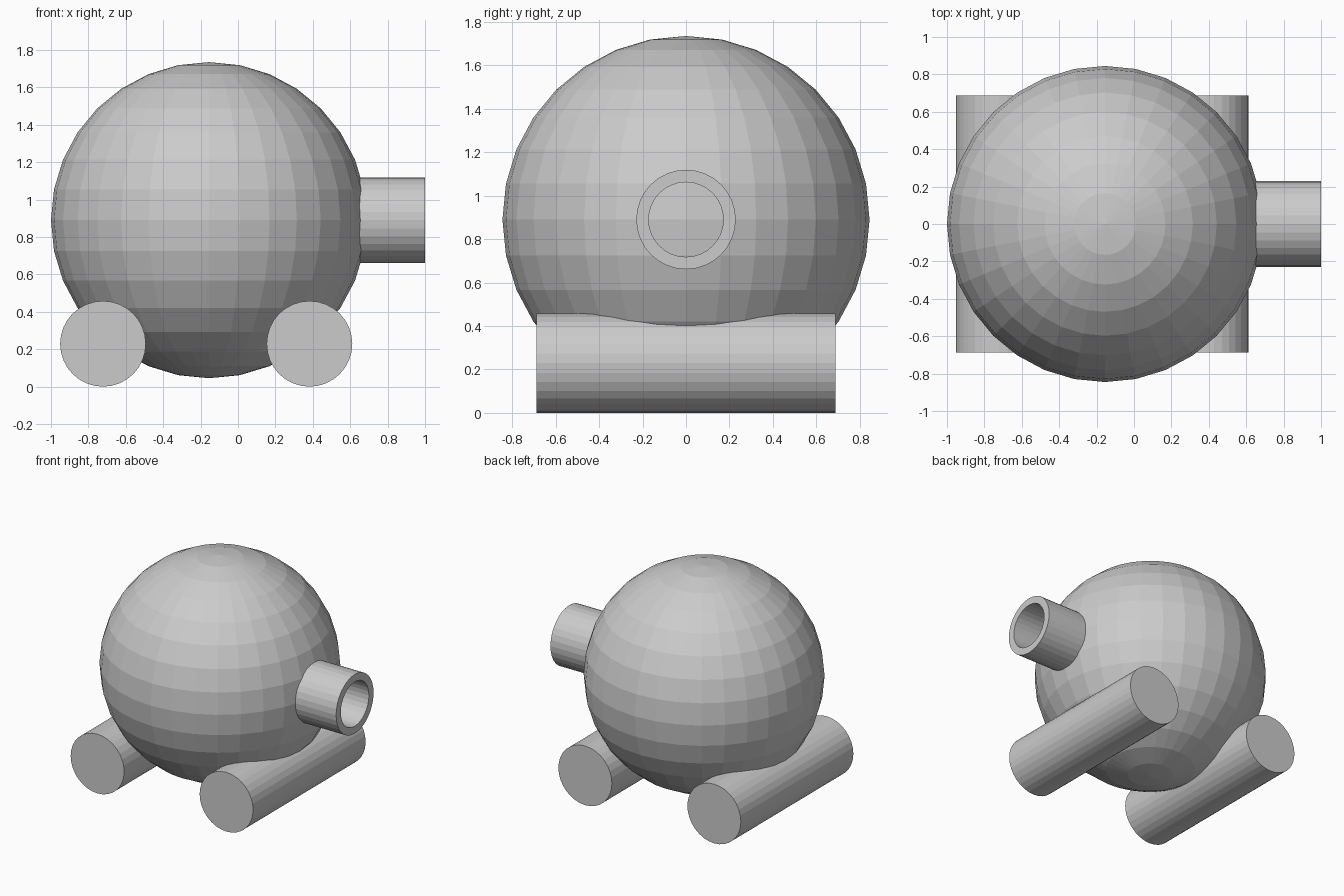
import bpy, bmesh, math

if "Cube" in bpy.data.objects:
    bpy.data.objects.remove(bpy.data.objects["Cube"])

SIDES = 32

# Round body
bpy.ops.mesh.primitive_uv_sphere_add(segments=SIDES, ring_count=16, radius=0.845,
                                     location=(-0.155, 0, 0.89))
bpy.context.object.name = "round_body"

# Two solid rollers lying front to back under the body
for name, x in (("left_roller", -0.722), ("right_roller", 0.382)):
    bpy.ops.mesh.primitive_cylinder_add(vertices=SIDES, radius=0.229, depth=1.375,
                                        location=(x, 0, 0.229),
                                        rotation=(math.pi / 2, 0, 0))
    bpy.context.object.name = name

# Hollow spout along +x: closed rectangular section swept round its axis
bm = bmesh.new()
section = [(0.45, 0.229), (1.0, 0.229), (1.0, 0.172), (0.45, 0.172)]
rings = []
for i in range(SIDES):
    a = 2 * math.pi * i / SIDES
    rings.append([bm.verts.new((x, r * math.cos(a), r * math.sin(a))) for x, r in section])
for i in range(SIDES):
    a, b = rings[i], rings[(i + 1) % SIDES]
    for j in range(4):
        k = (j + 1) % 4
        bm.faces.new((a[j], a[k], b[k], b[j]))
bmesh.ops.recalc_face_normals(bm, faces=bm.faces)
mesh = bpy.data.meshes.new("spout")
bm.to_mesh(mesh)
bm.free()
spout = bpy.data.objects.new("spout", mesh)
spout.location.z = 0.89
bpy.context.collection.objects.link(spout)
